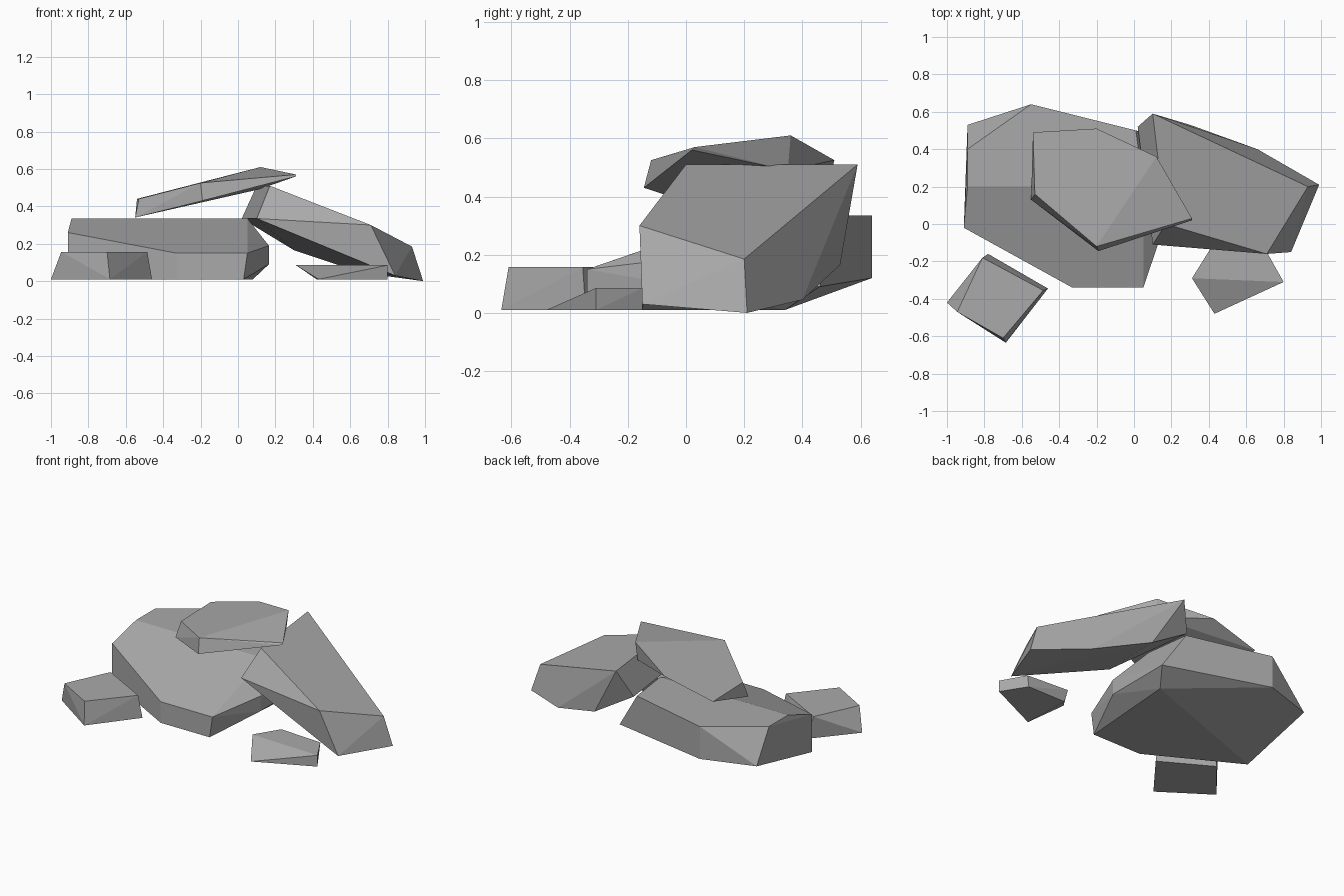
import bpy
import bmesh
import math
from mathutils import Vector

default_cube = bpy.data.objects.get("Cube")
if default_cube:
    bpy.data.objects.remove(default_cube, do_unlink=True)

# One plain stone colour shared by every piece
stone_grey = bpy.data.materials.new("stone_grey")
stone_grey.use_nodes = True
colour = (0.4, 0.4, 0.4, 1)
stone_grey.diffuse_color = colour
stone_grey.node_tree.nodes["Principled BSDF"].inputs["Base Color"].default_value = colour


def ring(height, *corners):
    """Place plan-view corners at one height."""
    return [(x, y, height) for x, y in corners]


def make_rock(name, corners):
    """Wrap a faceted convex stone around its corner points."""
    bm = bmesh.new()
    for corner in corners:
        bm.verts.new(Vector(corner))
    hull = bmesh.ops.convex_hull(bm, input=bm.verts[:])
    spare = [item for item in hull["geom_interior"] + hull["geom_unused"]
             if isinstance(item, bmesh.types.BMVert)]
    bmesh.ops.delete(bm, geom=list(set(spare)), context="VERTS")

    # Merge nearly flat triangles into clean broad facets
    bmesh.ops.dissolve_limit(bm, angle_limit=math.radians(3),
                             verts=bm.verts[:], edges=bm.edges[:])
    bmesh.ops.recalc_face_normals(bm, faces=bm.faces[:])

    mesh = bpy.data.meshes.new(name)
    bm.to_mesh(mesh)
    bm.free()
    mesh.materials.append(stone_grey)
    rock = bpy.data.objects.new(name, mesh)
    bpy.context.collection.objects.link(rock)
    return rock


# Broad boulder with a flat rear top and a sloping front
make_rock("main_boulder",
          ring(.335, (-.89, .2), (-.89, .4), (-.55, .64), (-.2, .55), (.01, .5), (.05, .2))
          + ring(.15, (-.33, -.34), (.05, -.34))
          + ring(.01, (-.91, -.02), (-.33, -.34), (.03, -.34), (.08, .34))
          + ring(.12, (-.89, .53), (-.55, .64))
          + ring(.09, (.165, .46), (.165, 0))
          + [(-.91, -.02, .26), (.165, 0, .19)])

# Long slab leaning down from the boulder to the ground
make_rock("leaning_slab",
          ring(.51, (.1, .59), (.17, 0))
          + ring(.335, (.02, .52), (.1, -.11))
          + [(.71, -.16, .3), (.93, .2, .185),
             (.84, -.15, .03), (.99, .21, 0),
             (.66, .4, .045), (.3, .53, .165)])

# Tilted capstone resting on both large stones
make_rock("tilted_capstone",
          ring(.44, (-.53, .16), (-.54, .49))
          + ring(.525, (-.2, .51), (-.2, -.12))
          + [(.12, .36, .61), (.31, .03, .57),
             (-.55, .13, .34), (-.19, -.145, .43),
             (.31, .02, .56), (.11, .35, .49)])

# Small tapered block beside the boulder
make_rock("small_block",
          ring(.157, (-.945, -.47), (-.7, -.61), (-.485, -.355), (-.81, -.18))
          + ring(.01, (-1, -.42), (-.685, -.635), (-.46, -.345), (-.78, -.16)))

# Low wedge in front of the slab
make_rock("small_wedge",
          ring(.085, (.31, -.29), (.8, -.31), (.71, -.15), (.41, -.13))
          + ring(.01, (.43, -.48), (.8, -.31), (.7, -.15), (.42, -.15)))
